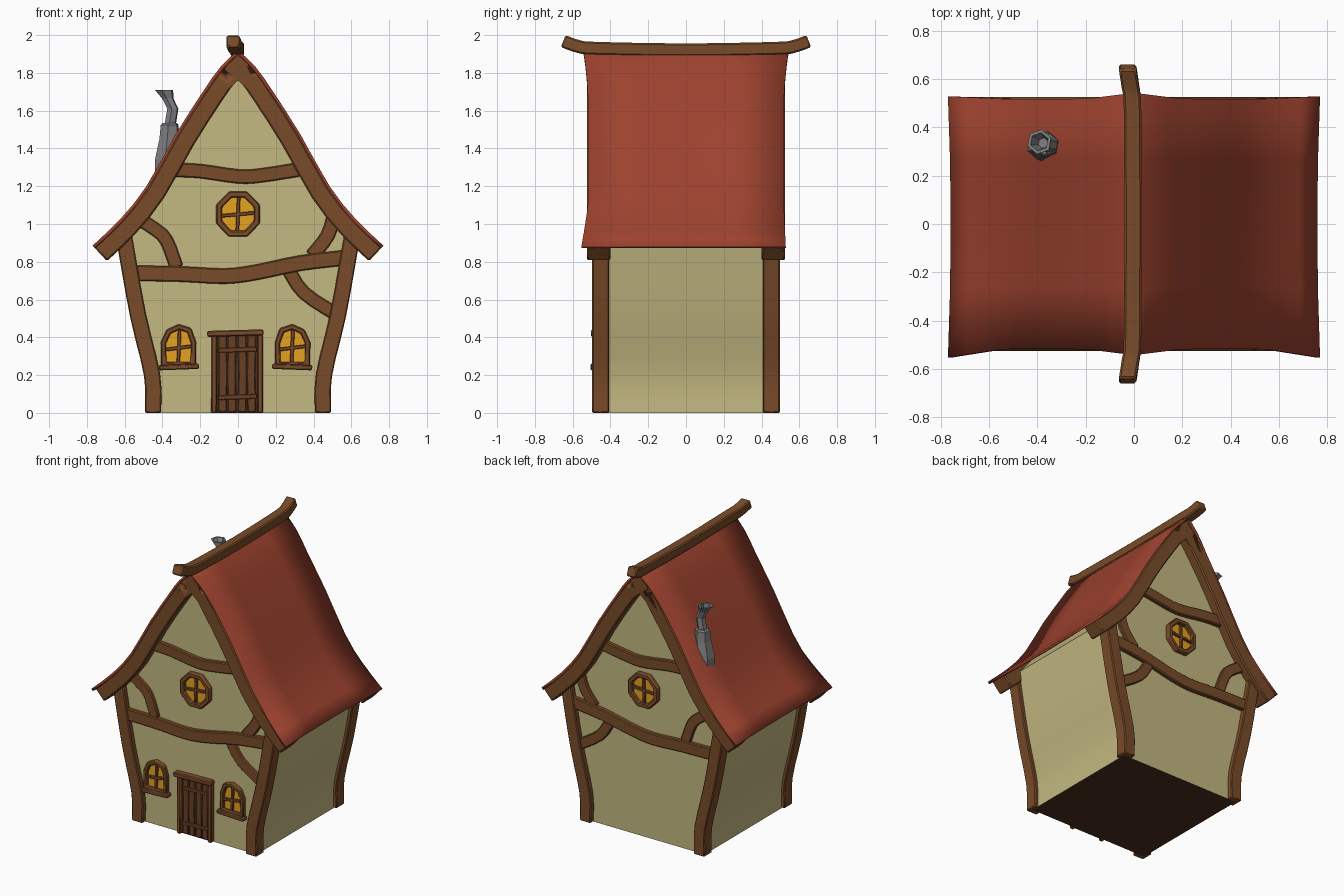
import bpy, bmesh, math
from mathutils import Vector as V

if "Cube" in bpy.data.objects:
    bpy.data.objects.remove(bpy.data.objects["Cube"])

def material(name, r, g, b):
    m = bpy.data.materials.new(name)
    m.diffuse_color = (r, g, b, 1)
    m.use_nodes = True
    m.node_tree.nodes["Principled BSDF"].inputs["Base Color"].default_value = m.diffuse_color
    return m

WOOD = material("wood", .19, .07, .022)
DOOR = material("door_wood", .14, .05, .018)
DARK = material("dark_wood", .07, .03, .012)
PLASTER = material("plaster", .55, .48, .22)
TILE = material("roof_red", .34, .055, .028)
GLASS = material("glass", .78, .36, .015)
STONE = material("stone", .22, .22, .23)
X, Y = V((1, 0, 0)), V((0, 1, 0))

def finish(name, bm, mats, bevel=0, fix=True):
    if fix:
        bmesh.ops.recalc_face_normals(bm, faces=bm.faces)
    me = bpy.data.meshes.new(name)
    bm.to_mesh(me)
    bm.free()
    for m in mats:
        me.materials.append(m)
    ob = bpy.data.objects.new(name, me)
    bpy.context.collection.objects.link(ob)
    if bevel:
        b = ob.modifiers.new("bevel", 'BEVEL')
        b.width, b.segments, b.limit_method = bevel, 1, 'ANGLE'
        b.angle_limit = math.radians(40)
    return ob

def smooth(ob, deg=30):
    bpy.ops.object.select_all(action='DESELECT')
    ob.select_set(True)
    bpy.context.view_layer.objects.active = ob
    bpy.ops.object.shade_smooth_by_angle(angle=math.radians(deg))

def curve(pts, n=3):
    """Catmull-Rom subdivision of a 2D or 3D polyline."""
    p = [V(q) for q in pts]
    p = [2 * p[0] - p[1]] + p + [2 * p[-1] - p[-2]]
    out = []
    for a, b, c, d in zip(p, p[1:], p[2:], p[3:]):
        for k in range(n):
            t = k / n
            out.append(.5 * (2 * b + (c - a) * t + (2 * a - 5 * b + 4 * c - d) * t * t
                             + (3 * b - a - 3 * c + d) * t ** 3))
    return out + [p[-2]]

def sweep(name, pts, lo, hi, d0, d1, mat=WOOD, closed=False, n=Y, bevel=.006):
    """Mitred rectangular beam along a path; 2D points lie in the xz plane."""
    p = [V((q[0], 0, q[1])) if len(q) == 2 else V(q) for q in pts]
    bm, rings, N = bmesh.new(), [], len(p)
    for i, q in enumerate(p):
        a = q - p[i - 1] if (i or closed) else p[1] - q
        b = p[(i + 1) % N] - q if (i < N - 1 or closed) else a
        sa, sb = n.cross(a).normalized(), n.cross(b).normalized()
        m = (sa + sb).normalized()
        m /= max(m.dot(sa), .4)
        cs = [q + m * s + n * d for s, d in ((lo, d0), (hi, d0), (hi, d1), (lo, d1))]
        rings.append([bm.verts.new((c.x, c.y, max(0, c.z))) for c in cs])
    for i in range(N if closed else N - 1):
        r, s = rings[i], rings[(i + 1) % N]
        for k in range(4):
            bm.faces.new((r[k], r[(k + 1) % 4], s[(k + 1) % 4], s[k]))
    if not closed:
        bm.faces.new(rings[0])
        bm.faces.new(rings[-1])
    ob = finish(name, bm, [mat], bevel)
    smooth(ob)
    return ob

def prism(name, pts, y0, y1, mats):
    bm = bmesh.new()
    a = [bm.verts.new((x, y0, z)) for x, z in pts]
    b = [bm.verts.new((x, y1, z)) for x, z in pts]
    bm.faces.new(a)
    bm.faces.new(b)
    for i in range(len(a)):
        j = (i + 1) % len(a)
        bm.faces.new((a[i], a[j], b[j], b[i]))
    return finish(name, bm, mats)

# Roof outline, shared by the roof, gable boards and walls
half = curve([(0, 1.92), (.09, 1.835), (.18, 1.71), (.33, 1.475), (.485, 1.2), (.62, 1.03), (.77, .885)], 2)
line = [V((-p.x, p.y)) for p in half[:0:-1]] + half

# Walls with a dark floor
side = curve([(.47, 0), (.475, .2), (.55, .52), (.625, .95)])
prof = side + [V((p.x, p.y - .07)) for p in reversed(half) if p.x < .6]
prof += [V((-p.x, p.y)) for p in reversed(prof) if p.x > 0]
walls = prism("walls", prof, -.46, .46, [PLASTER, DARK])
for f in walls.data.polygons:
    if f.normal.z < -.9:
        f.material_index = 1
smooth(walls)

# Roof sheet with wavy gable edges
bm, cols = bmesh.new(), []
for p in line:
    ax, col = abs(p.x), []
    for t in (-1, -.5, 0, .5, 1):
        e = .518 + .025 * max(0, 1 - ax / .2) + (.035 if t < 0 else .01) * max(0, (ax - .55) / .22)
        col.append(bm.verts.new((p.x * (1 - .015 * (1 - t * t)), t * e, p.y)))
    cols.append(col)
for a, b in zip(cols, cols[1:]):
    for j in range(4):
        bm.faces.new((a[j], b[j], b[j + 1], a[j + 1]))
roof = finish("roof", bm, [TILE, DARK], fix=False)
s = roof.modifiers.new("thickness", 'SOLIDIFY')
s.thickness, s.material_offset = .018, 1
s.material_offset_rim = 0
smooth(roof)

# Ridge beam with upturned ends
sweep("ridge_beam", curve([(-.027, -.65, 1.968), (-.015, -.57, 1.94), (-.006, -.47, 1.93), (-.004, 0, 1.922),
                           (-.006, .47, 1.93), (-.015, .57, 1.94), (-.027, .65, 1.968)]),
      -.034, .034, -.036, .036, n=X, bevel=.008)

# Timber frame, the same on both gables
BEAMS = {
    "upper_beam": ([(-.35, 1.287), (-.2, 1.28), (0, 1.252), (.12, 1.257), (.35, 1.293)], .075),
    "lower_beam": ([(-.57, .74), (-.3, .735), (-.07, .724), (.1, .745), (.33, .793), (.6, .825)], .082),
    "left_brace": ([(-.54, 1.035), (-.45, .98), (-.38, .915), (-.325, .77)], .072),
    "right_upper_brace": ([(.515, 1.07), (.475, .94), (.39, .83)], .075),
    "right_lower_brace": ([(.265, .76), (.35, .635), (.53, .515)], .072)}
POST = [(.45, 0), (.455, .2), (.53, .52), (.605, .94)]

def bars(name, cx, cz, rx, rz, s):
    sweep(name + "_upright", [(cx - .004, cz - rz), (cx + .004, cz + rz)], -.009, .009, s * .45, s * .482, bevel=.003)
    sweep(name + "_crossbar", [(cx - rx, cz - .01), (cx + rx, cz + .008)], -.009, .009, s * .45, s * .482, bevel=.003)

for s, end in ((-1, "front"), (1, "back")):
    sweep(end + "_gable_board", line, .012, .112, s * .4, s * .525, bevel=.008)
    for name, (pts, w) in BEAMS.items():
        depth = .488 if "beam" in name else .481
        sweep(f"{end}_{name}", curve(pts), -w / 2, w / 2, s * .44, s * depth)
    for m, lr in ((-1, "left"), (1, "right")):
        sweep(f"{end}_{lr}_post", curve([(m * x, z) for x, z in POST]), -.043, .043, s * .408, s * .497)
    # Round gable window
    octo = [(.108 * math.cos(a), 1.052 + .112 * math.sin(a))
            for a in (math.pi * (k + .5) / 4 for k in range(8))]
    prism(end + "_round_glass", octo, s * .44, s * .467, [GLASS])
    sweep(end + "_round_frame", octo, -.016, .016, s * .44, s * .492, closed=True)
    bars(end + "_round_window", 0, 1.052, .1, .1, s)

# Arched ground floor windows with sills
ARCH = [(-.08, .255), (-.082, .37), (-.055, .43), (0, .455), (.055, .437), (.078, .37), (.076, .255)]
for m, cx, lr in ((-1, -.313, "left"), (1, .287, "right")):
    arch = [(cx - m * x, z) for x, z in ARCH]
    prism(lr + "_window_glass", arch, -.44, -.467, [GLASS])
    sweep(lr + "_window_frame", arch, -.014, .014, -.44, -.488, closed=True)
    bars(lr + "_window", cx, .345, .07, .1, -1)
    sweep(lr + "_window_sill", [(cx - .106, .243 + m * .004), (cx + .106, .243 - m * .004)], -.014, .014, -.44, -.505)

# Door: jambs, lintel, planks and rails
sweep("door_back", [(-.005, 0), (-.005, .41)], -.12, .12, -.44, -.466, DARK, bevel=0)
for x0, x1, lr in ((-.127, -.125, "left"), (.117, .118, "right")):
    sweep(lr + "_door_jamb", [(x0, 0), (x1, .415)], -.015, .015, -.44, -.492)
sweep("door_lintel", curve([(-.163, .418), (-.03, .422), (.135, .426)]), -.016, .016, -.44, -.503)
for k in range(4):
    x = -.083 + k * .052
    sweep(f"door_plank_{k + 1}", [(x, .005), (x + .004 * (-1) ** k, .2), (x, .41)], -.022, .022, -.45, -.476, DOOR, bevel=.004)
for z in (.08, .33):
    sweep("door_rail", [(-.105, z), (.1, z + .008)], -.012, .012, -.45, -.481, DOOR, bevel=.003)

# Chimney: stacked hexagonal rings (x, y, z, radius) ending in a hollow flared pipe
def hex_loft(name, rings):
    bm, prev = bmesh.new(), None
    for x, y, z, r in rings:
        ring = [bm.verts.new((x + r * math.cos(k * math.pi / 3 + .35), y + r * math.sin(k * math.pi / 3 + .35), z))
                for k in range(6)]
        if prev:
            for k in range(6):
                bm.faces.new((prev[k], prev[(k + 1) % 6], ring[(k + 1) % 6], ring[k]))
        else:
            bm.faces.new(ring)
        prev = ring
    bm.faces.new(prev)
    finish(name, bm, [STONE])

hex_loft("chimney_base", [(-.375, .325, 1.18, .07), (-.375, .325, 1.34, .069), (-.365, .325, 1.46, .052)])
hex_loft("chimney_collar", [(-.363, .328, 1.455, .056), (-.362, .328, 1.525, .05), (-.362, .328, 1.535, .04)])
hex_loft("chimney_pipe", [(-.36, .328, 1.52, .032), (-.345, .328, 1.61, .031), (-.372, .334, 1.665, .032),
                          (-.392, .34, 1.71, .052), (-.392, .34, 1.71, .038), (-.375, .335, 1.66, .022)])
